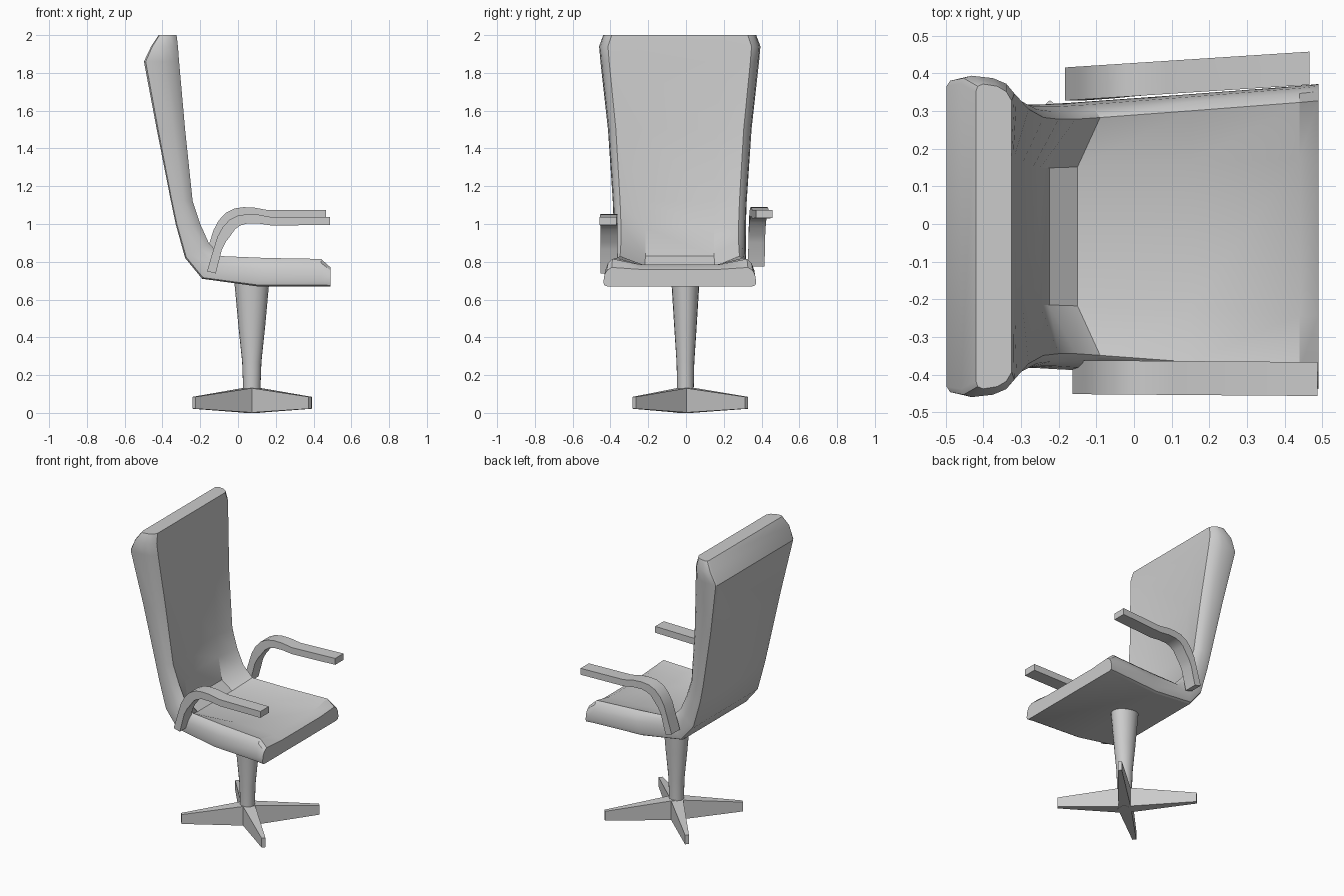
import bpy, bmesh
from math import cos, sin, pi
from mathutils import Vector

if "Cube" in bpy.data.objects:
    bpy.data.objects.remove(bpy.data.objects["Cube"])


def loft(name, rings, smooth=True):
    """Skin a list of equal-length point rings and cap both ends."""
    bm = bmesh.new()
    loops = [[bm.verts.new(p) for p in ring] for ring in rings]
    n = len(loops[0])
    for a, b in zip(loops, loops[1:]):
        for i in range(n):
            j = (i + 1) % n
            bm.faces.new((a[i], a[j], b[j], b[i]))
    bm.faces.new(loops[0][::-1])
    bm.faces.new(loops[-1])
    bmesh.ops.recalc_face_normals(bm, faces=bm.faces)
    mesh = bpy.data.meshes.new(name)
    bm.to_mesh(mesh)
    bm.free()
    obj = bpy.data.objects.new(name, mesh)
    bpy.context.collection.objects.link(obj)
    if smooth:
        bpy.ops.object.select_all(action='DESELECT')
        obj.select_set(True)
        bpy.context.view_layer.objects.active = obj
        bpy.ops.object.shade_smooth_by_angle(angle=0.5)
    return obj


# Seat shell: (outer x,z), (cushion edge x,z), (cushion middle x,z), half width
SHELL = [
    ((0.49, 0.67), (0.49, 0.77), (0.49, 0.76), 0.405),
    ((0.44, 0.67), (0.44, 0.815), (0.44, 0.785), 0.40),
    ((0.10, 0.67), (0.15, 0.82), (0.15, 0.785), 0.375),
    ((-0.19, 0.71), (-0.09, 0.83), (-0.15, 0.775), 0.355),
    ((-0.28, 0.82), (-0.155, 0.90), (-0.225, 0.83), 0.35),
    ((-0.33, 1.00), (-0.20, 1.00), (-0.25, 0.98), 0.35),
    ((-0.357, 1.13), (-0.24, 1.12), (-0.268, 1.12), 0.355),
    ((-0.43, 1.50), (-0.28, 1.50), (-0.295, 1.50), 0.38),
    ((-0.498, 1.86), (-0.312, 1.86), (-0.316, 1.86), 0.42),
    ((-0.46, 1.94), (-0.318, 1.94), (-0.32, 1.94), 0.427),
    ((-0.42, 2.00), (-0.325, 2.00), (-0.325, 2.00), 0.405),
]
# Half cross-section: (sideways factor, depth from outer to cushion edge)
SIDE = [(0.95, 0.0), (0.985, 0.05), (1.0, 0.2), (0.985, 0.6), (0.95, 0.85), (0.89, 1.0)]


def shell_ring(outer, edge, middle, half):
    o, e, m = (Vector((p[0], 0, p[1])) for p in (outer, edge, middle))
    right = [o.lerp(e, d) + Vector((0, u * half, 0)) for u, d in SIDE]
    right.append(m + Vector((0, 0.52 * half, 0)))
    left = [Vector((p.x, -p.y, p.z)) for p in reversed(right)]
    return [p + Vector((0, -0.033, 0)) for p in right + left]


loft("seat_and_back", [shell_ring(*s) for s in SHELL])

# Armrests: outer and inner points of the bent flat bar
BAR = [
    ((-0.164, 0.750), (-0.118, 0.738)), ((-0.130, 0.865), (-0.085, 0.865)),
    ((-0.110, 0.930), (-0.065, 0.905)), ((-0.082, 0.982), (-0.040, 0.938)),
    ((-0.045, 1.022), (-0.015, 0.973)), ((0.000, 1.045), (0.012, 0.992)),
    ((0.050, 1.052), (0.050, 1.003)), ((0.105, 1.050), (0.105, 1.003)),
    ((0.180, 1.036), (0.180, 0.992)), ((0.487, 1.038), (0.487, 0.995)),
]


def armrest(name, dx, dz, y_back, y_front, width):
    rings = []
    for (ox, oz), (ix, iz) in BAR:
        y = y_back + (y_front - y_back) * (ox + 0.164) / 0.651
        rings.append([(ox + dx, y, oz + dz), (ox + dx, y + width, oz + dz),
                      (ix + dx, y + width, iz + dz), (ix + dx, y, iz + dz)])
    loft(name, rings)


armrest("right_armrest", 0, 0, -0.452, -0.457, 0.09)
armrest("left_armrest", -0.02, 0.037, 0.328, 0.37, 0.088)

# Tapered column, slightly oval at the top
COLUMN = [(0.0, 0.044, 0.044), (0.135, 0.046, 0.044), (0.27, 0.051, 0.047),
          (0.45, 0.070, 0.059), (0.69, 0.092, 0.074)]
loft("column", [[(0.073 + rx * cos(2 * pi * i / 20), -0.003 + ry * sin(2 * pi * i / 20), z)
                 for i in range(20)] for z, rx, ry in COLUMN])

# Four diagonal blade legs
hub = Vector((0.073, 0.0, 0.0))
for i, (sx, sy) in enumerate([(1, 1), (-1, 1), (-1, -1), (1, -1)]):
    tip = Vector((0.075 + 0.307 * sx, 0.024 + 0.297 * sy, 0))
    side = (tip - hub).normalized().cross(Vector((0, 0, 1)))
    rings = []
    for p, w, low, high in ((hub, 0.04, 0.0, 0.135), (tip, 0.012, 0.022, 0.085)):
        rings.append([p + side * s * w + Vector((0, 0, z))
                      for s, z in ((-1, low), (1, low), (1, high), (-1, high))])
    loft(f"base_leg_{i + 1}", rings, smooth=False)
